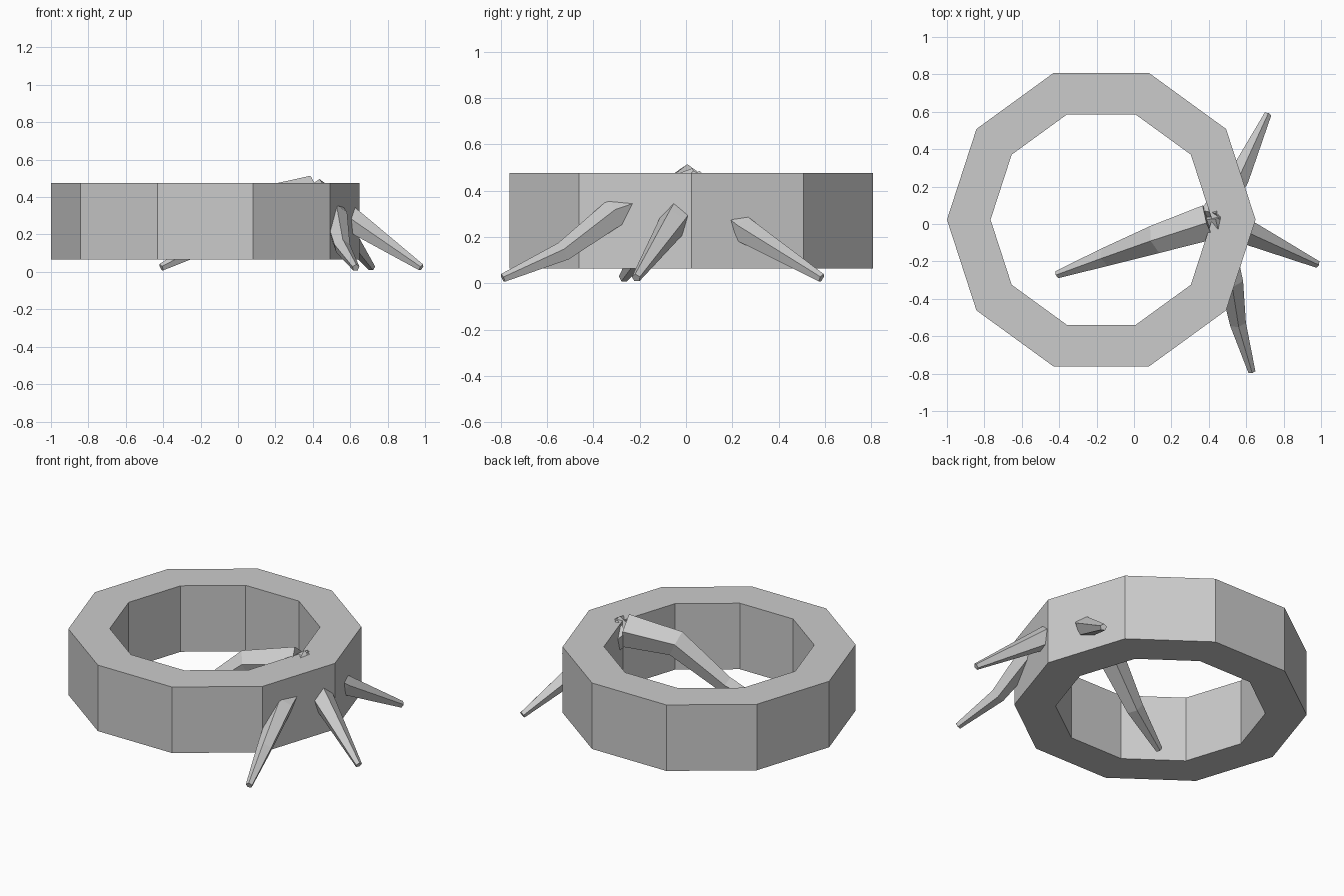
import bpy, bmesh, math
from mathutils import Vector

if "Cube" in bpy.data.objects:
    bpy.data.objects.remove(bpy.data.objects["Cube"])


def make_object(name, bm):
    bmesh.ops.recalc_face_normals(bm, faces=bm.faces[:])
    me = bpy.data.meshes.new(name)
    bm.to_mesh(me)
    bm.free()
    ob = bpy.data.objects.new(name, me)
    bpy.context.collection.objects.link(ob)
    return ob


def ring(name, cx, cy, r_out, r_in, z0, z1, n=10):
    bm = bmesh.new()
    loops = []
    for r, z in ((r_out, z0), (r_out, z1), (r_in, z1), (r_in, z0)):
        loops.append([bm.verts.new((cx + r * math.cos(2 * math.pi * i / n),
                                    cy + r * math.sin(2 * math.pi * i / n), z))
                      for i in range(n)])
    for k in range(4):
        a, b = loops[k], loops[(k + 1) % 4]
        for i in range(n):
            j = (i + 1) % n
            bm.faces.new((a[i], a[j], b[j], b[i]))
    return make_object(name, bm)


def root(name, path, radii, n=5):
    """Tapered, bent spike with a ridge along its top."""
    pts = [Vector(p) for p in path]
    bm = bmesh.new()
    loops = []
    for i, p in enumerate(pts):
        d = (pts[min(i + 1, len(pts) - 1)] - pts[max(i - 1, 0)]).normalized()
        side = d.cross(Vector((0, 0, 1))).normalized()
        up = side.cross(d)
        loops.append([bm.verts.new(p + radii[i] * (
            up * math.cos(2 * math.pi * k / n) + side * math.sin(2 * math.pi * k / n)))
            for k in range(n)])
    for a, b in zip(loops, loops[1:]):
        for k in range(n):
            j = (k + 1) % n
            bm.faces.new((a[k], a[j], b[j], b[k]))
    bm.faces.new(loops[0])
    bm.faces.new(loops[-1])
    return make_object(name, bm)


# Ten-sided band
ring("band", -0.175, 0.023, 0.825, 0.592, 0.065, 0.475)

# Roots spreading from one point inside the band wall
root("inner_root",
     [(0.40, 0.01, 0.415), (0.12, -0.08, 0.375), (-0.15, -0.175, 0.155), (-0.41, -0.27, 0.024)],
     [0.10, 0.08, 0.052, 0.021])
root("front_root",
     [(0.43, 0.05, 0.42), (0.52, -0.31, 0.30), (0.555, -0.53, 0.135), (0.63, -0.79, 0.022)],
     [0.08, 0.066, 0.045, 0.02])
root("side_root",
     [(0.41, 0.05, 0.42), (0.63, -0.055, 0.26), (0.98, -0.215, 0.023)],
     [0.08, 0.065, 0.02])
root("back_root",
     [(0.41, 0.02, 0.42), (0.555, 0.24, 0.235), (0.715, 0.585, 0.023)],
     [0.08, 0.06, 0.02])
